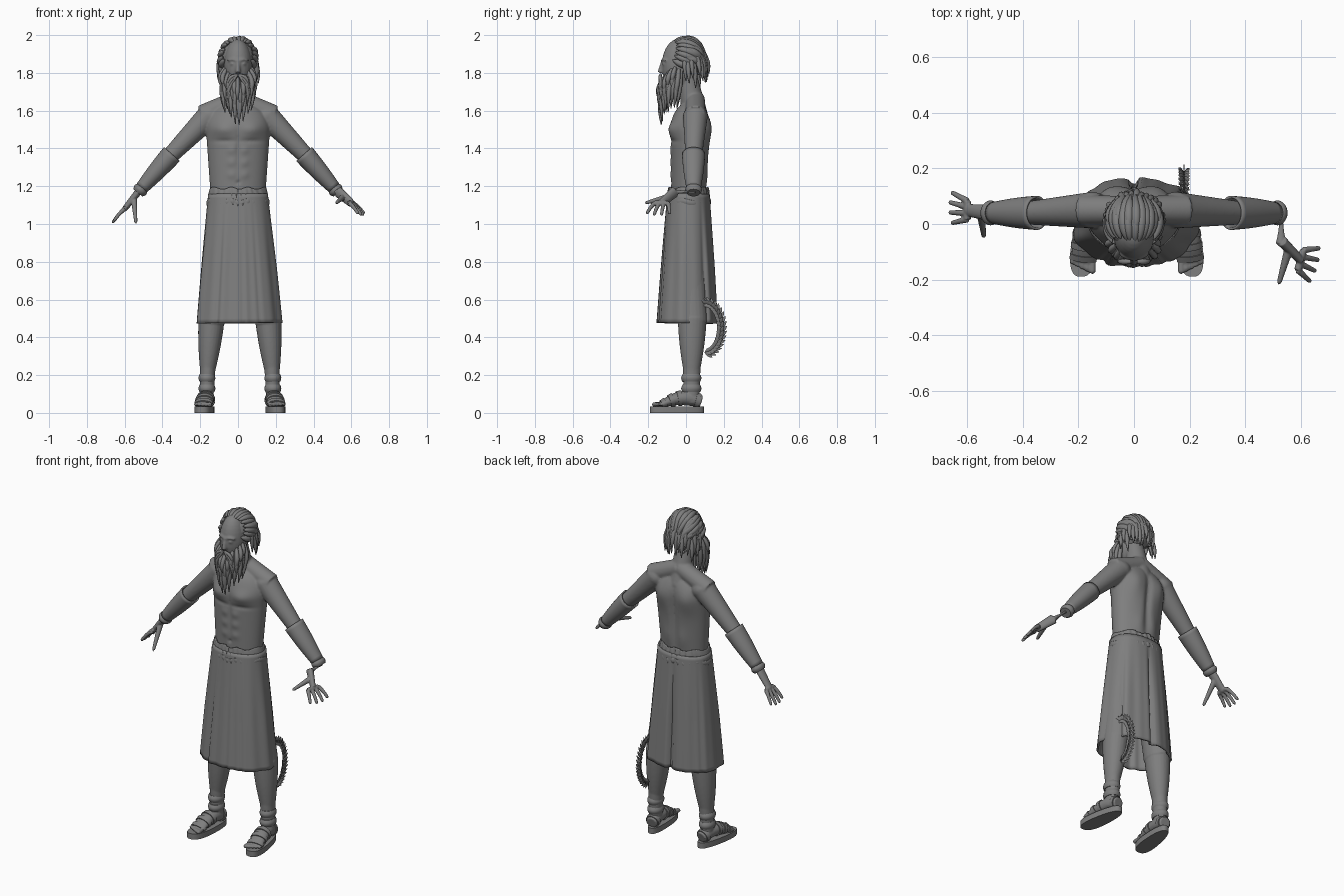
import bpy, bmesh, random
from math import sin, cos, pi, exp, sqrt, radians, atan2, copysign
from mathutils import Vector, Matrix

random.seed(4)
jitter = random.uniform
AXIS_X, AXIS_Y, AXIS_Z = Matrix.Identity(3)
SIDES = {"right": -1, "left": 1}

if "Cube" in bpy.data.objects:
    bpy.data.objects.remove(bpy.data.objects["Cube"])

grey = bpy.data.materials.new("plain_grey")
grey.use_nodes = True
grey.diffuse_color = (0.21, 0.21, 0.21, 1)
grey.node_tree.nodes["Principled BSDF"].inputs["Base Color"].default_value = grey.diffuse_color


def blend(start, end, t):
    return start + (end - start) * t


def rounded(value, power):
    return copysign(abs(value) ** power, value)


def tube(bm, path, size, sides=12, steps=12, ref=AXIS_Y, shape=None, capped=True, power=1):
    """Sweep an oval along path(t); size(t) gives its half width and half depth."""
    rings = []
    for step in range(steps + 1):
        t = step / steps
        centre, (width, depth) = path(t), size(t)
        tangent = path(t + .01) - path(t - .01)
        across = ref.cross(tangent).normalized()
        upward = tangent.cross(across).normalized()
        ring = []
        for k in range(sides):
            angle = 2 * pi * k / sides
            point = centre + across * width * rounded(cos(angle), power) + upward * depth * rounded(sin(angle), power)
            if shape:
                shape(point)
            ring.append(bm.verts.new(point))
        rings.append(ring)
    for lower, upper in zip(rings, rings[1:]):
        for k in range(sides):
            following = (k + 1) % sides
            bm.faces.new((lower[k], lower[following], upper[following], upper[k]))
    if capped:
        bm.faces.new(rings[0][::-1])
        bm.faces.new(rings[-1])


def limb(bm, start, end, thick, thin, bulge=0, bend=(0, 0, 0), flat=1, dome=0, **options):
    """Tapered tube between two points, optionally bent, bulging or round-ended."""
    start, end, bend = Vector(start), Vector(end), Vector(bend)

    def path(t):
        return blend(start, end, t) + bend * sin(pi * t)

    def size(t):
        radius = blend(thick, thin, t) + bulge * sin(pi * t)
        if dome and t > 1 - dome:
            radius *= max(.05, sqrt(max(0, 1 - ((t - 1 + dome) / dome) ** 2)))
        return radius, radius * flat

    run = end - start
    options.setdefault("ref", AXIS_Z if abs(run.y) > abs(run.z) else AXIS_Y)
    tube(bm, path, size, **options)


def ball(bm, centre, size):
    matrix = Matrix.Translation(centre) @ Matrix.Diagonal((*size, 1))
    bmesh.ops.create_uvsphere(bm, u_segments=24, v_segments=16, radius=1, matrix=matrix)


def finish(name, bm, voxel=0, cloth=0, relax=3):
    bmesh.ops.recalc_face_normals(bm, faces=bm.faces[:])
    mesh = bpy.data.meshes.new(name)
    bm.to_mesh(mesh)
    bm.free()
    mesh.materials.append(grey)
    mesh.shade_smooth()
    mesh.set_sharp_from_angle(angle=radians(50))
    obj = bpy.data.objects.new(name, mesh)
    bpy.context.scene.collection.objects.link(obj)
    if voxel:
        remesh = obj.modifiers.new("blend", 'REMESH')
        remesh.mode, remesh.voxel_size, remesh.use_smooth_shade = 'VOXEL', voxel, True
        soften = obj.modifiers.new("relax", 'SMOOTH')
        soften.factor, soften.iterations = .5, relax
    if cloth:
        obj.modifiers.new("cloth", 'SOLIDIFY').thickness = cloth


def push(point, x, z, wide, tall, amount):
    point.y += amount * exp(-((abs(point.x) - x) / wide) ** 2 - ((point.z - z) / tall) ** 2)


def muscles(point):
    if point.y < 0:
        push(point, x=.08, z=1.5, wide=.06, tall=.04, amount=-.02)
        push(point, x=.07, z=1.44, wide=.06, tall=.01, amount=.008)
        push(point, x=0, z=1.4, wide=.01, tall=.1, amount=.008)
        push(point, x=0, z=1.22, wide=.01, tall=.01, amount=.01)
        for row in range(3):
            push(point, x=.035, z=1.26 + .065 * row, wide=.02, tall=.02, amount=-.006)
    else:
        push(point, x=0, z=1.4, wide=.02, tall=.2, amount=-.016)
        push(point, x=.09, z=1.5, wide=.05, tall=.08, amount=.016)
        push(point, x=.05, z=1.25, wide=.03, tall=.06, amount=.006)


# Torso, neck, head and arms, blended into one skin
bm = bmesh.new()
limb(bm, (0, .01, 1.08), (0, .03, 1.65), .14, .18, flat=.63, dome=.28, sides=80, steps=60, shape=muscles)
limb(bm, (0, .05, 1.56), (0, 0, 1.82), .07, .048, sides=24)
ball(bm, (0, -.04, 1.84), (.075, .088, .14))
limb(bm, (0, -.122, 1.87), (0, -.138, 1.8), .008, .014)
for s in SIDES.values():
    limb(bm, (0, .05, 1.66), (s * .19, .05, 1.575), .05, .055, sides=24)
    limb(bm, (s * .15, .05, 1.575), (s * .37, .04, 1.35), .066, .043, sides=24)
    limb(bm, (s * .36, .04, 1.36), (s * .53, .04, 1.17), .043, .024, bulge=.004, sides=24)
    ball(bm, (s * .15, .05, 1.57), (.065, .066, .06))
    ball(bm, (s * .03, -.114, 1.848), (.013, .012, .008))
    limb(bm, (s * .006, -.126, 1.865), (s * .055, -.105, 1.865), .007, .005, bend=(0, -.006, .006))
finish("upper_body", bm, voxel=.006, relax=5)


# Hands with fanned fingers
def hand(bm, wrist, knuckle, spread, reach, thumb):
    wrist, knuckle, spread, reach = map(Vector, (wrist, knuckle, spread, reach))
    limb(bm, wrist, knuckle, .02, .015, flat=1.5, sides=16)
    limb(bm, knuckle - spread, knuckle + spread, .014, .013)
    limb(bm, wrist.lerp(knuckle, .4), thumb, .017, .008, dome=.1)
    for finger in range(4):
        fan = 1 - finger * 2 / 3
        base = knuckle + spread * fan
        tip = knuckle + reach * (1.05 - .15 * fan * fan) + spread * fan * 1.7
        limb(bm, base, tip, .012, .008, bend=(0, 0, .006), dome=.1)


bm = bmesh.new()
hand(bm, wrist=(-.52, .04, 1.18), knuckle=(-.6, .05, 1.08), spread=(0, .033, 0),
     reach=(-.065, .01, -.075), thumb=(-.54, -.05, 1))
finish("right_hand", bm, voxel=.0035, relax=2)
bm = bmesh.new()
hand(bm, wrist=(.53, -.06, 1.17), knuckle=(.6, -.13, 1.11), spread=(.01, .036, 0),
     reach=(.06, -.02, -.065), thumb=(.52, -.22, 1.11))
limb(bm, (.53, .05, 1.17), (.53, -.07, 1.17), .01, .02, bulge=-.006, flat=.8)
finish("left_hand", bm, voxel=.0035, relax=2)

# Bracers, flared at the elbow, with a wrist band
for name, s in SIDES.items():
    bm = bmesh.new()
    limb(bm, (s * .35, .04, 1.37), (s * .51, .04, 1.19), .056, .035, bulge=.003, flat=1.1, sides=28, capped=False)
    limb(bm, (s * .505, .04, 1.195), (s * .53, .04, 1.165), .032, .03, bulge=.008, flat=1.15, sides=24)
    finish(name + "_bracer", bm, cloth=.008)


# Skirt with hanging folds and a gap at the back
def folds(point):
    angle = atan2(point.y, point.x)
    drop = min(1, max(0, (1.17 - point.z) / .4))
    swell = .018 * cos(9 * angle + .6) + .012 * cos(16 * angle + 2)
    for crease in (-130, -80, -50, 30, 90, 150):
        deep = .15 if crease == 90 else .05
        swell -= deep * exp(-((angle - radians(crease)) / .07) ** 2)
    point.x *= 1 + drop * swell
    point.y *= 1 + drop * swell


bm = bmesh.new()
limb(bm, (0, .013, 1.16), (.005, .005, .475), .158, .226, bulge=.002, flat=.71,
     sides=144, steps=30, shape=folds, capped=False, power=.88)
finish("skirt", bm, cloth=.01)


# Gathered waistband
def gathers(point):
    angle = atan2(point.y, point.x)
    point.y *= 1 + .03 * cos(24 * angle + 40 * point.z)
    point.z += .006 * cos(7 * angle + 1)


bm = bmesh.new()
limb(bm, (0, .012, 1.1), (0, .012, 1.13), .164, .164, bulge=.004, flat=.7, sides=120, shape=gathers, capped=False)
limb(bm, (0, .012, 1.12), (0, .012, 1.19), .158, .15, bulge=.004, flat=.7, sides=120, shape=gathers, capped=False)
finish("waistband", bm, cloth=.008)


# Feet taper from heel to toe and splay outward
def foot_x(y):
    return .178 - .12 * y


def foot_point(s, t):
    y = blend(.08, -.13, t)
    return Vector((.01 + s * foot_x(y), y, blend(.06, .045, t) + .025 * sin(pi * t)))


def foot_size(t, extra=0):
    arch = sin(pi * t)
    return blend(.033, .044, t) + .005 * arch + extra, blend(.033, .017, t) + .012 * arch + extra


for name, s in SIDES.items():
    def leg_point(x, y, z):
        return Vector((.01 + s * x, y, z))

    # Legs and toes
    bm = bmesh.new()
    limb(bm, leg_point(.176, .03, .05), leg_point(.17, .03, .24), .034, .041, flat=1.15, sides=24)
    limb(bm, leg_point(.172, .03, .21), leg_point(.15, .033, .5), .038, .07, bulge=.005, flat=1.1, sides=24)
    limb(bm, leg_point(.15, .033, .48), leg_point(.09, .01, 1), .07, .07, flat=1.15, sides=24)
    tube(bm, lambda t: foot_point(s, t), foot_size, sides=20, ref=AXIS_Z)
    for toe in range(5):
        x, y, radius = foot_x(-.15) - .036 + .018 * toe, -.182 + .009 * toe, .0125 - .001 * toe
        limb(bm, leg_point(x, -.11, .047), leg_point(x, y, .044), radius, radius, dome=.2)
    finish(name + "_leg", bm, voxel=.005)

    # Sole extruded from a foot outline
    bm = bmesh.new()
    outline = []
    for k in range(40):
        angle = 2 * pi * k / 40
        y = -.048 + .142 * rounded(sin(angle), .85)
        half = .045 - .06 * y
        outline.append(bm.verts.new(leg_point(foot_x(y) + half * rounded(cos(angle), .75), y, 0)))
    raised = bmesh.ops.extrude_face_region(bm, geom=[bm.faces.new(outline)])["geom"]
    corners = [item for item in raised if isinstance(item, bmesh.types.BMVert)]
    bmesh.ops.translate(bm, verts=corners, vec=(0, 0, .034))
    finish(name + "_sole", bm)

    # Foot straps and ankle wraps
    bm = bmesh.new()
    for along in (.05, .5, .7, .9):
        tube(bm, lambda t: foot_point(s, along + .1 * t), lambda t: foot_size(along + .1 * t, extra=.005),
             sides=24, steps=3, ref=AXIS_Z)
    for height in (.11, .165):
        limb(bm, leg_point(.175, .028, height), leg_point(.174, .028, height + .04), .039, .038,
             bulge=.006, flat=1.2, sides=24)
    finish(name + "_sandal_straps", bm)

# Hair: scalp cap, locks swept from forehead to nape, loose locks behind
bm = bmesh.new()
ball(bm, (0, .002, 1.878), (.088, .1, .103))
tilt = Matrix.Rotation(radians(-20), 3, 'X')
crown = Vector((0, -.005, 1.877))
for layer in range(2):
    for lock in range(17):
        sweep = radians(blend(-108, 108, lock / 16) + jitter(-4, 4) + 6 * layer)
        first = radians(32 + 26 * abs(sin(sweep)) + 25 * layer)
        last, grow, hang = radians(155 + jitter(-20, 8)), jitter(.97, 1.06), jitter(.03, .07)

        def swept(t):
            turn = blend(first, last, t)
            skull = Vector((.09 * sin(turn) * sin(sweep), -.106 * cos(turn), .099 * sin(turn) * cos(sweep)))
            fall = max(0, t - .75) * 4
            return crown + tilt @ skull * grow + Vector((0, .3, -1)) * hang * fall

        tube(bm, swept, lambda t: (.003 + .016 * sin(pi * t ** .8),) * 2, sides=8, steps=16, ref=AXIS_X)
for lock in range(20):
    angle = radians(blend(-12, 192, lock / 19))
    outward = Vector((cos(angle), sin(angle), 0))
    root = Vector((0, .01, 1.87 + jitter(-.02, .03))) + outward * .085
    tip = root + outward * jitter(0, .025) + Vector((0, .01, -jitter(.1, .14)))
    limb(bm, root, tip, .014, .002, bulge=.004, bend=outward * .008, sides=8)
finish("hair", bm)

# Beard in three rows of hanging locks, with a moustache
bm = bmesh.new()
for row in range(3):
    count, spread, length = 17 - 3 * row, 105 - 12 * row, .2 - .05 * row
    for lock in range(count):
        angle = radians(blend(-spread, spread, lock / (count - 1)) + jitter(-3, 3))
        outward = Vector((sin(angle), -cos(angle), 0))
        root = Vector((0, -.045, 1.75 + .01 * row + .06 * outward.x ** 2)) + outward * .07
        drop = length * (1 - .1 * abs(outward.x)) + jitter(0, .03)
        tip = root + Vector((jitter(-.012, .012), -.02, -drop)) - outward * .004
        limb(bm, root, tip, .009, .002, bulge=.007, bend=outward * (.014 + .005 * row), sides=8)
for s in SIDES.values():
    for strand in range(3):
        limb(bm, (s * .004, -.135, 1.79), (s * .05, -.125, 1.7 - .03 * strand), .007, .002,
             bulge=.005, bend=(s * .02, -.005, .02 - .01 * strand), sides=8)
finish("beard", bm)


# Leafy wreath hanging behind the left leg
def wreath_arc(t):
    angle = pi * (t - .5)
    return Vector((.18, .1 + .085 * cos(angle), .45 + .13 * sin(angle)))


bm = bmesh.new()
tube(bm, wreath_arc, lambda t: (.004, .004), sides=6, steps=24, ref=AXIS_X)
for sprig in range(18):
    base = wreath_arc(sprig / 18)
    along = (wreath_arc((sprig + 1) / 18) - base).normalized()
    outward = along.cross(AXIS_X) * -1 if along.cross(AXIS_X).dot(base - Vector((.18, .1, .45))) < 0 else along.cross(AXIS_X)
    for lean, splay in ((.5, -.02), (.4, .02), (.9, 0), (-.6, .01)):
        tip = base + (along + outward * lean) * .035 + AXIS_X * splay
        limb(bm, base, tip, .002, .001, bulge=.008, flat=.25, sides=6, steps=4, ref=AXIS_X)
finish("wreath", bm)
